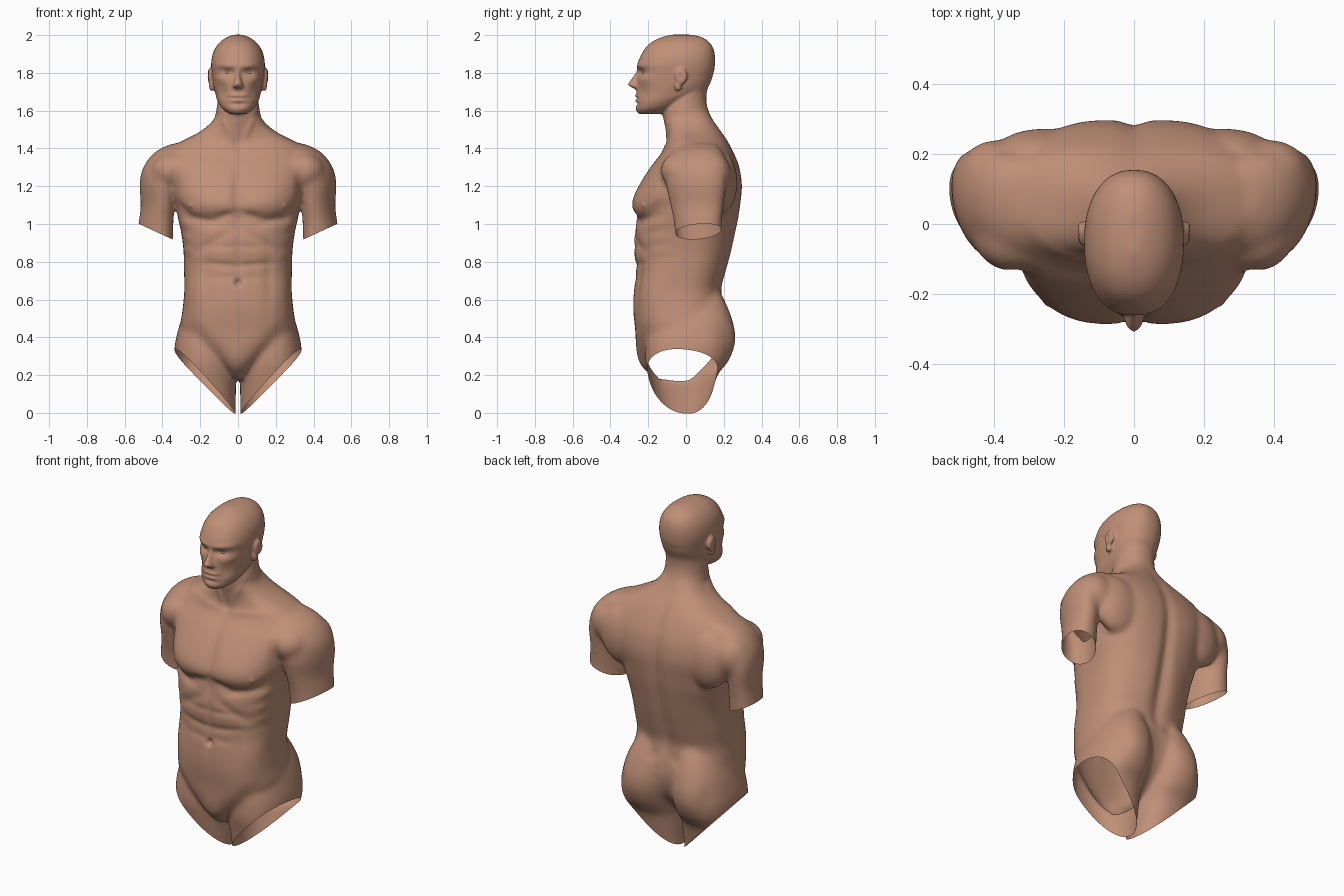
import bpy, bmesh, math
from mathutils import Vector

cube = bpy.data.objects.get("Cube")
if cube:
    bpy.data.objects.remove(cube, do_unlink=True)

skin = bpy.data.materials.new("warm skin")
skin.use_nodes = True
skin.diffuse_color = (.53, .28, .187, 1)
skin.node_tree.nodes["Principled BSDF"].inputs["Base Color"].default_value = skin.diffuse_color


def catmull(a, b, c, d, t):
    """Smooth interpolation between b and c."""
    return b + .5 * t * (c - a + t * (2 * a - 5 * b + 4 * c - d + t * (3 * (b - c) + d - a)))


def loft(bm, rings, power=2.3, side=1, shear=0, segments=56, steps=6):
    """Closed tube through rings of (height, left x, right x, front y, back y)."""
    sections = []
    last = len(rings) - 1
    for i in range(last):
        near = [rings[max(0, min(last, i + k))] for k in (-1, 0, 1, 2)]
        for s in range(steps):
            sections.append([catmull(*values, s / steps) for values in zip(*near)])
    sections.append(rings[last])
    loops = []
    for z, x_min, x_max, front, back in sections:
        loop = []
        for k in range(segments):
            angle = math.tau * k / segments
            c, s = math.cos(angle), math.sin(angle)
            px = math.copysign(abs(c) ** (2 / power), c) * (x_max - x_min) / 2
            py = math.copysign(abs(s) ** (2 / power), s) * (back - front) / 2
            x = (x_min + x_max) / 2 + px + shear * py
            loop.append(bm.verts.new((x * side, (front + back) / 2 + py, z)))
        loops.append(loop)
    faces = [bm.faces.new(loops[0][::-1]), bm.faces.new(loops[-1])]
    for low, high in zip(loops, loops[1:]):
        for k in range(segments):
            n = (k + 1) % segments
            faces.append(bm.faces.new((low[k], low[n], high[n], high[k])))
    if side < 0:
        bmesh.ops.reverse_faces(bm, faces=faces)


def centred(rows):
    """Turn (height, half width, front, back) rows into symmetric rings."""
    return [(z, -w, w, front, back) for z, w, front, back in rows]


def ellipsoid(bm, centre, radii):
    made = bmesh.ops.create_uvsphere(bm, u_segments=32, v_segments=16, radius=1)["verts"]
    for v in made:
        v.co = Vector(centre) + Vector(a * b for a, b in zip(v.co, radii))


bm = bmesh.new()

# Trunk and neck, from crotch to skull base
trunk = [(.18, .03, -.16, .02), (.25, .09, -.225, .1), (.35, .23, -.258, .18),
         (.45, .3, -.27, .21), (.55, .293, -.28, .205), (.65, .284, -.276, .185),
         (.75, .286, -.265, .207), (.85, .288, -.275, .235), (.95, .3, -.274, .26),
         (1.03, .318, -.262, .278), (1.1, .33, -.283, .288), (1.2, .36, -.25, .296),
         (1.3, .38, -.19, .283), (1.37, .37, -.135, .257), (1.42, .33, -.108, .232),
         (1.45, .275, -.1, .215), (1.49, .2, -.1, .188), (1.54, .14, -.108, .153),
         (1.6, .1, -.11, .115)]
neck = [(1.45, .18, -.1, .2), (1.5, .155, -.108, .18), (1.55, .128, -.118, .147),
        (1.6, .115, -.125, .122), (1.65, .108, -.11, .11), (1.71, .1, -.09, .114),
        (1.78, .085, -.06, .128)]
loft(bm, centred(trunk), 2.6)
loft(bm, centred(neck), 2)

# Upper arms with shoulders, and thighs with buttocks
arm = [(.85, .35, .54, -.05, .185), (1, .346, .523, -.063, .19),
       (1.1, .34, .51, -.083, .2), (1.2, .32, .515, -.104, .212),
       (1.28, .27, .505, -.11, .215), (1.35, .22, .466, -.092, .205),
       (1.395, .2, .415, -.06, .185), (1.425, .19, .35, -.015, .155)]
thigh = [(-.1, .016, .29, -.13, .1), (0, .013, .3, -.15, .115), (.1, .011, .318, -.178, .138),
         (.2, .011, .332, -.202, .168), (.27, .009, .336, -.215, .222),
         (.35, .006, .336, -.215, .256), (.42, .004, .322, -.21, .261),
         (.5, .006, .298, -.19, .243), (.58, .02, .26, -.15, .212), (.67, .05, .2, -.1, .165)]
for side in (-1, 1):
    loft(bm, arm, 2.1, side, .2)
    loft(bm, thigh, 2.3, side)
    # Shoulder blade, rear shoulder and chest insertion
    ellipsoid(bm, (side * .27, .185, 1.22), (.14, .085, .17))
    ellipsoid(bm, (side * .39, .14, 1.26), (.11, .1, .12))
    ellipsoid(bm, (side * .33, -.03, 1.28), (.13, .11, .1))
    # Ear shell and lobe
    ellipsoid(bm, (side * .148, -.026, 1.782), (.017, .034, .044))
    ellipsoid(bm, (side * .141, -.042, 1.735), (.013, .02, .032))

# Skull, jaw and nose
head = [(1.583, .045, -.25, -.13), (1.61, .083, -.262, -.07), (1.65, .108, -.262, 0),
        (1.69, .12, -.262, .085), (1.74, .131, -.259, .128), (1.8, .138, -.257, .147),
        (1.85, .142, -.256, .154), (1.9, .134, -.235, .152), (1.94, .115, -.208, .14),
        (1.97, .088, -.17, .115), (1.99, .056, -.125, .08), (2.002, .022, -.08, .03)]
nose = [(1.71, .02, -.262, -.2), (1.722, .034, -.284, -.2), (1.738, .028, -.308, -.2),
        (1.77, .018, -.288, -.2), (1.81, .015, -.264, -.2), (1.84, .018, -.254, -.2)]
loft(bm, centred(head), 2.25)
loft(bm, centred(nose), 2)

# Fuse every part into one continuous skin
mesh = bpy.data.meshes.new("body")
bm.to_mesh(mesh)
bm.free()
body = bpy.data.objects.new("body", mesh)
bpy.context.collection.objects.link(body)
fuse = body.modifiers.new("fuse", 'REMESH')
fuse.mode = 'VOXEL'
fuse.voxel_size = .0075
relax = body.modifiers.new("relax", 'SMOOTH')
relax.iterations = 3
graph = bpy.context.evaluated_depsgraph_get()
fused = bpy.data.meshes.new_from_object(body.evaluated_get(graph))
body.modifiers.clear()
bm = bmesh.new()
bm.from_mesh(fused)
soft = [v for v in bm.verts if v.co.z < 1.53 or (v.co.y > .03 and v.co.z < 1.8)]
for _ in range(26):
    bmesh.ops.smooth_vert(bm, verts=soft, factor=.5, use_axis_x=True, use_axis_y=True, use_axis_z=True)


def bisect(keep, point, normal):
    """Cut away whatever lies beyond a plane, among the chosen faces."""
    faces = [f for f in bm.faces if keep(f.calc_center_median())]
    edges = {e for f in faces for e in f.edges}
    verts = {v for f in faces for v in f.verts}
    bmesh.ops.bisect_plane(bm, geom=list(verts) + list(edges) + faces, dist=1e-6,
                           plane_co=point, plane_no=normal, clear_outer=True)


# Keep one half for sculpting; it is mirrored at the end
bisect(lambda c: True, (0, 0, 0), (-1, 0, 0))
muscles = []


def front(name, x, z, width, height, depth, tilt=0, facing=-1):
    muscles.append((facing, x, z, width, height, depth, math.radians(tilt)))


def back(name, *shape):
    front(name, *shape, facing=1)


# Chest and shoulders
front("sternum groove", 0, 1.17, .022, .1, -.016)
front("pectoral mass", .17, 1.12, .09, .06, .012)
front("pectoral inner fold", .085, 1.037, .05, .017, -.01, -18)
front("pectoral lower fold", .19, 1.022, .06, .017, -.012, 12)
front("pectoral outer fold", .29, 1.075, .045, .018, -.012, 45)
front("nipple", .245, 1.1, .008, .008, .005)
front("shoulder furrow", .335, 1.23, .02, .07, -.01)
front("collar bone", .13, 1.415, .09, .014, .004, 8)
front("throat notch", 0, 1.42, .025, .025, -.01)
front("neck cord", .055, 1.5, .014, .06, .007, -20)
# Abdomen and groin
front("midline", 0, .84, .014, .14, -.007)
front("rib arch", .14, .9, .09, .02, -.008, -30)
front("upper belly crease", .07, .88, .06, .014, -.005)
front("middle belly crease", .08, .785, .08, .014, -.007, 5)
front("lower belly crease", .07, .715, .05, .014, -.003)
front("belly edge", .165, .72, .02, .12, -.006)
front("flank mass", .24, .65, .04, .07, .006)
front("navel", 0, .69, .012, .013, -.02)
front("groin furrow", .17, .38, .13, .025, -.006, 48)
front("pubic mass", 0, .28, .05, .06, .012)
for step in range(3):
    front("rib slip", .285 - step * .01, 1 - step * .075, .03, .018, .005, 25)
# Back
back("spine groove", 0, 1, .026, .3, -.017)
back("loin column", .08, .78, .04, .12, .006)
back("shoulder blade", .17, 1.2, .07, .08, .006, 15)
back("sacral dimple", .07, .575, .03, .025, -.006)
back("hip hollow", .27, .38, .035, .06, -.01)
# Face
front("eye socket", .054, 1.803, .026, .014, -.017)
front("brow", .055, 1.838, .04, .01, .005, 5)
front("cheek bone", .088, 1.765, .025, .016, .005, 20)
front("cheek hollow", .08, 1.7, .018, .025, -.006)
front("upper lip", .012, 1.678, .022, .007, .009)
front("mouth line", 0, 1.666, .034, .0045, -.009)
front("lower lip", .008, 1.654, .02, .007, .009)
front("chin crease", 0, 1.635, .03, .009, -.007)
front("chin", 0, 1.61, .026, .014, .005)

bm.normal_update()
moves = []
for v in bm.verts:
    push = 0
    for facing, x, z, width, height, depth, tilt in muscles:
        dx, dz = v.co.x - x, v.co.z - z
        if facing * v.normal.y <= 0 or abs(dx) + abs(dz) > 3 * (width + height):
            continue
        u = (dx * math.cos(tilt) + dz * math.sin(tilt)) / width
        w = (dz * math.cos(tilt) - dx * math.sin(tilt)) / height
        push += depth * math.exp(-(u * u + w * w) / 2) * min(1, 2 * abs(v.normal.y))
    # Hollow of the ear
    ear = (v.co - Vector((.166, -.03, 1.78))) * 60
    push -= .009 * math.exp(-ear.y ** 2 - ear.z ** 2 / 3) if v.co.x > .148 and v.co.z > 1.65 else 0
    moves.append(v.normal * push)
for v, move in zip(bm.verts, moves):
    v.co += move
    v.co.x = 0 if abs(v.co.x) < .002 else v.co.x

# Open cuts through the arm and the thigh
bisect(lambda c: c.x > .322 and c.z > .8, (.437, .06, .96), (.42, 0, -.91))
bisect(lambda c: c.z < .5, (.17, -.02, .163), (.72, -.1, -.68))
bm.to_mesh(mesh)
bm.free()
mesh.materials.clear()
mesh.materials.append(skin)
mirror = body.modifiers.new("mirror", 'MIRROR')
mirror.merge_threshold = .003

# Eyeballs
for name, side in (("left_eye", 1), ("right_eye", -1)):
    bm = bmesh.new()
    ellipsoid(bm, (side * .054, -.211, 1.803), (.02, .02, .013))
    eye_mesh = bpy.data.meshes.new(name)
    bm.to_mesh(eye_mesh)
    bm.free()
    eye_mesh.materials.append(skin)
    eye_mesh.shade_smooth()
    bpy.context.collection.objects.link(bpy.data.objects.new(name, eye_mesh))
mesh.shade_smooth()
